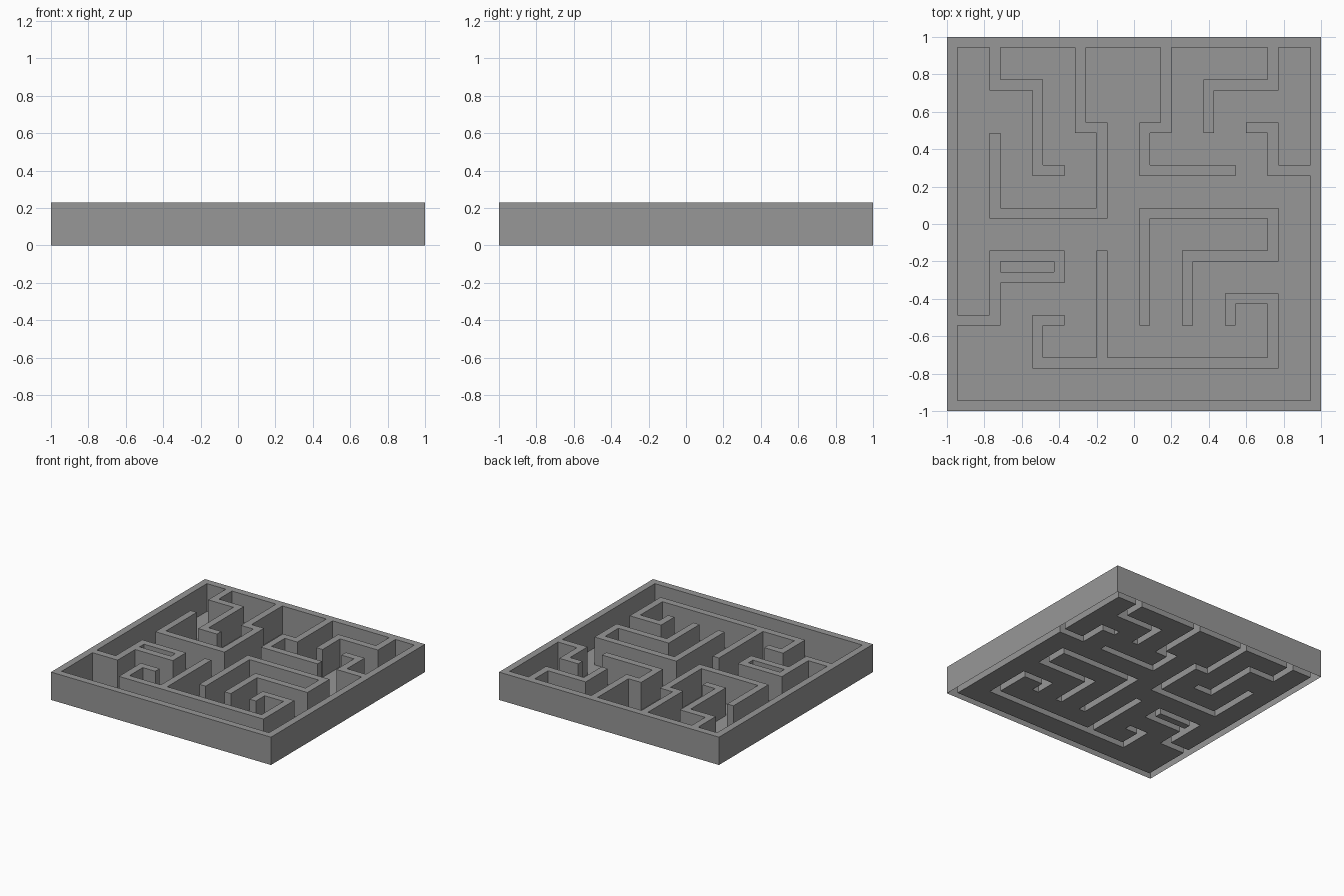
import bpy, bmesh

cube = bpy.data.objects.get("Cube")
if cube:
    bpy.data.objects.remove(cube, do_unlink=True)

N = 35             # cells per side; walls are one cell thick
U = 2 / N          # cell size
HEIGHT = 4 * U     # wall height

grey = bpy.data.materials.new("stone_grey")
grey.use_nodes = True
colour = (0.31, 0.31, 0.31, 1)
grey.diffuse_color = colour
grey.node_tree.nodes["Principled BSDF"].inputs["Base Color"].default_value = colour

# Wall centre lines, as corner cells (column, row)
PATHS = [
    [(0, 0), (34, 0), (34, 34), (0, 34), (0, 0)],                       # outer frame
    [(4, 34), (4, 30), (8, 30), (8, 22), (10, 22)],                     # back left hook
    [(12, 34), (12, 26), (14, 26), (14, 18), (4, 18), (4, 25)],         # left bay
    [(20, 34), (20, 26), (18, 26), (18, 22), (26, 22)],                 # back step
    [(30, 34), (30, 30), (24, 30), (24, 26)],                           # back right hook
    [(34, 22), (30, 22), (30, 26), (28, 26)],                           # right hook
    [(18, 8), (18, 18), (30, 18), (30, 14), (22, 14), (22, 8)],         # centre bend
    [(26, 8), (26, 10), (30, 10), (30, 4), (8, 4), (8, 8), (10, 8)],    # front run
    [(14, 4), (14, 14)],                                                # front spur
    [(0, 8), (4, 8), (4, 14), (10, 14), (10, 12), (4, 12)],             # left loop
]

# Fill in every cell that a wall passes through
walls = set()
for path in PATHS:
    for (ax, ay), (bx, by) in zip(path, path[1:]):
        for i in range(min(ax, bx), max(ax, bx) + 1):
            for j in range(min(ay, by), max(ay, by) + 1):
                walls.add((i, j))


def point(i, j, z):
    return (i * U - 1, j * U - 1, z)


def corners(i, j):
    return [(i, j), (i + 1, j), (i + 1, j + 1), (i, j + 1)]


def build(name, quads):
    bm = bmesh.new()
    for quad in quads:
        bm.faces.new([bm.verts.new(point(*p)) for p in quad])
    bmesh.ops.remove_doubles(bm, verts=bm.verts[:], dist=U / 100)
    mesh = bpy.data.meshes.new(name)
    bm.to_mesh(mesh)
    bm.free()
    mesh.materials.append(grey)
    obj = bpy.data.objects.new(name, mesh)
    bpy.context.collection.objects.link(obj)
    return obj


# Floor between the walls
build("maze_floor", [[(x, y, 0) for x, y in corners(i, j)]
                     for i in range(N) for j in range(N) if (i, j) not in walls])

# Wall tops and sides, open underneath
quads = []
for i, j in sorted(walls):
    ring = corners(i, j)
    quads.append([(x, y, HEIGHT) for x, y in ring])
    neighbours = [(i, j - 1), (i + 1, j), (i, j + 1), (i - 1, j)]
    for k, cell in enumerate(neighbours):
        if cell not in walls:
            a, b = ring[k], ring[(k + 1) % 4]
            quads.append([(*a, 0), (*b, 0), (*b, HEIGHT), (*a, HEIGHT)])
build("maze_walls", quads)
